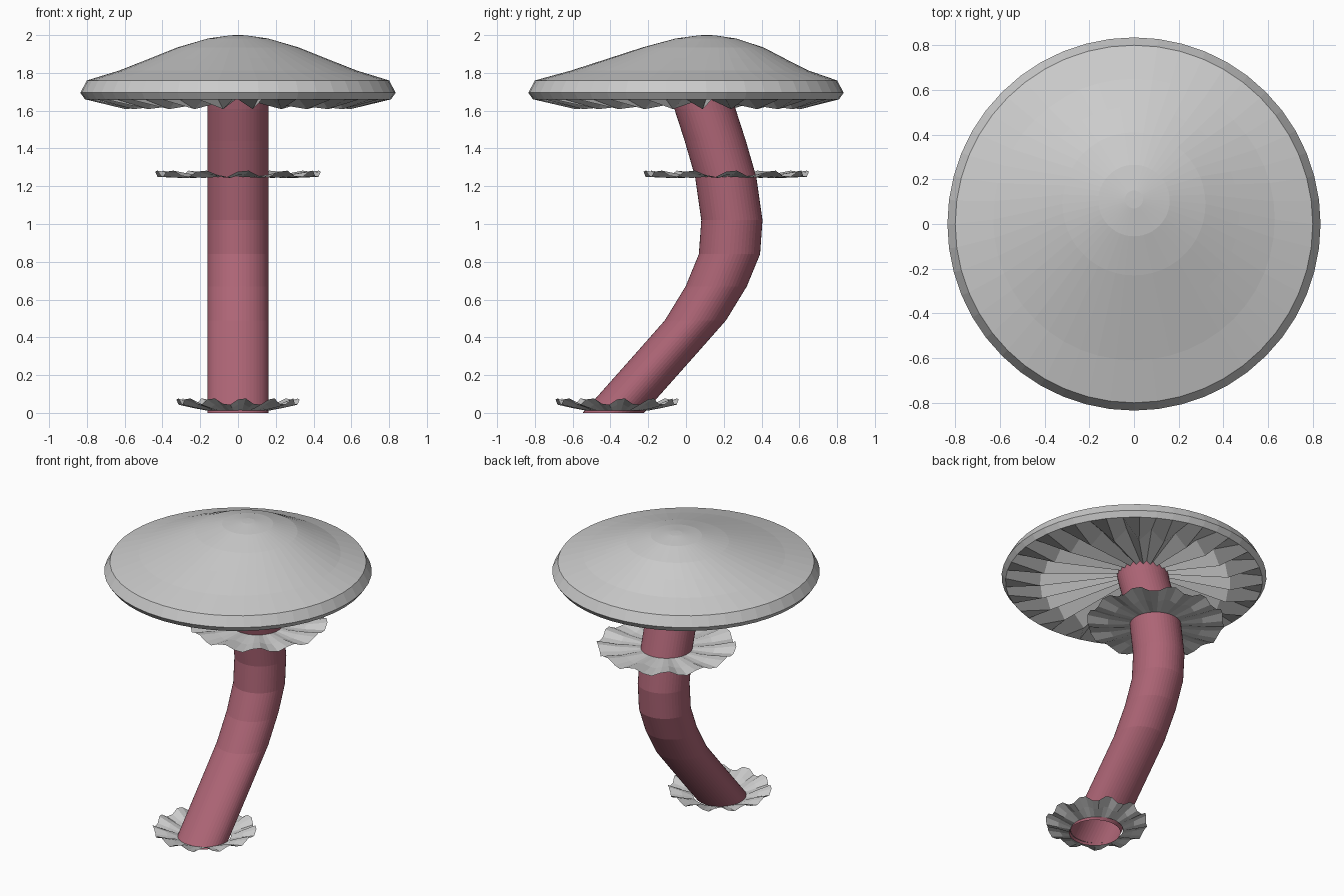
import bpy
import math

if "Cube" in bpy.data.objects:
    bpy.data.objects.remove(bpy.data.objects["Cube"])

N = 48  # sides of every round part


def ring(radius, cy, z):
    """Circle of N points; radius and z may be functions of the point index."""
    pts = []
    for i in range(N):
        a = -math.pi / 2 + 2 * math.pi * i / N
        r = radius(i) if callable(radius) else radius
        h = z(i) if callable(z) else z
        pts.append((r * math.cos(a), cy + r * math.sin(a), h))
    return pts


def loft(name, rings, tip=None, material=None):
    """Skin consecutive rings, optionally closing the last one to a tip."""
    verts = [p for rg in rings for p in rg]
    faces = []
    for k in range(len(rings) - 1):
        for i in range(N):
            j = (i + 1) % N
            faces.append((k * N + i, k * N + j, (k + 1) * N + j, (k + 1) * N + i))
    if tip:
        base = (len(rings) - 1) * N
        verts.append(tip)
        faces += [(base + i, base + (i + 1) % N, len(verts) - 1) for i in range(N)]
    mesh = bpy.data.meshes.new(name)
    mesh.from_pydata(verts, [], faces)
    mesh.update()
    obj = bpy.data.objects.new(name, mesh)
    bpy.context.collection.objects.link(obj)
    if material:
        mesh.materials.append(material)
    return obj


pink = bpy.data.materials.new("stem_pink")
pink.diffuse_color = (0.42, 0.13, 0.18, 1)
pink.use_nodes = True
pink.node_tree.nodes["Principled BSDF"].inputs["Base Color"].default_value = pink.diffuse_color

# Curved stem: level rings shifted along y, open at the base
stem_path = [(-0.385, 0.0), (-0.26, 0.14), (-0.1, 0.32), (0.05, 0.49),
             (0.16, 0.67), (0.23, 0.84), (0.243, 1.02), (0.21, 1.25),
             (0.155, 1.44), (0.10, 1.61), (0.08, 1.69)]
loft("stem", [ring(0.162, y, z) for y, z in stem_path], material=pink)

# Cap: leaning dome (radius, centre y, height)
cap_profile = [(0.81, 0, 1.66), (0.835, 0, 1.695), (0.80, 0, 1.76),
               (0.63, 0.02, 1.812), (0.47, 0.055, 1.875),
               (0.32, 0.09, 1.935), (0.16, 0.105, 1.982), (0.04, 0.11, 1.999)]
loft("cap", [ring(*p) for p in cap_profile], tip=(0, 0.11, 2.0))

# Gills: alternating ridges and valleys running to the stem
loft("gills", [
    ring(0.14, 0.085, lambda i: 1.655 if i % 2 else 1.68),
    ring(0.60, 0.01, lambda i: 1.608 if i % 2 else 1.69),
    ring(0.81, 0, 1.66)][::-1])


# Wavy frills around the stem
def frill(name, cy, profile, waves):
    rings = []
    for r, z, amp in profile:
        rings.append(ring(
            lambda i, r=r, amp=amp: r + 0.4 * amp * math.cos(2 * math.pi * waves * i / N),
            cy,
            lambda i, z=z, amp=amp: z + amp * math.sin(2 * math.pi * waves * i / N + 0.6)))
    loft(name, rings)


frill("upper_frill", 0.213, [(0.16, 1.25, 0), (0.30, 1.253, 0.011), (0.43, 1.266, 0.02)], 12)
frill("base_frill", -0.365, [(0.165, 0.012, 0), (0.24, 0.036, 0.012), (0.318, 0.06, 0.02)], 12)
